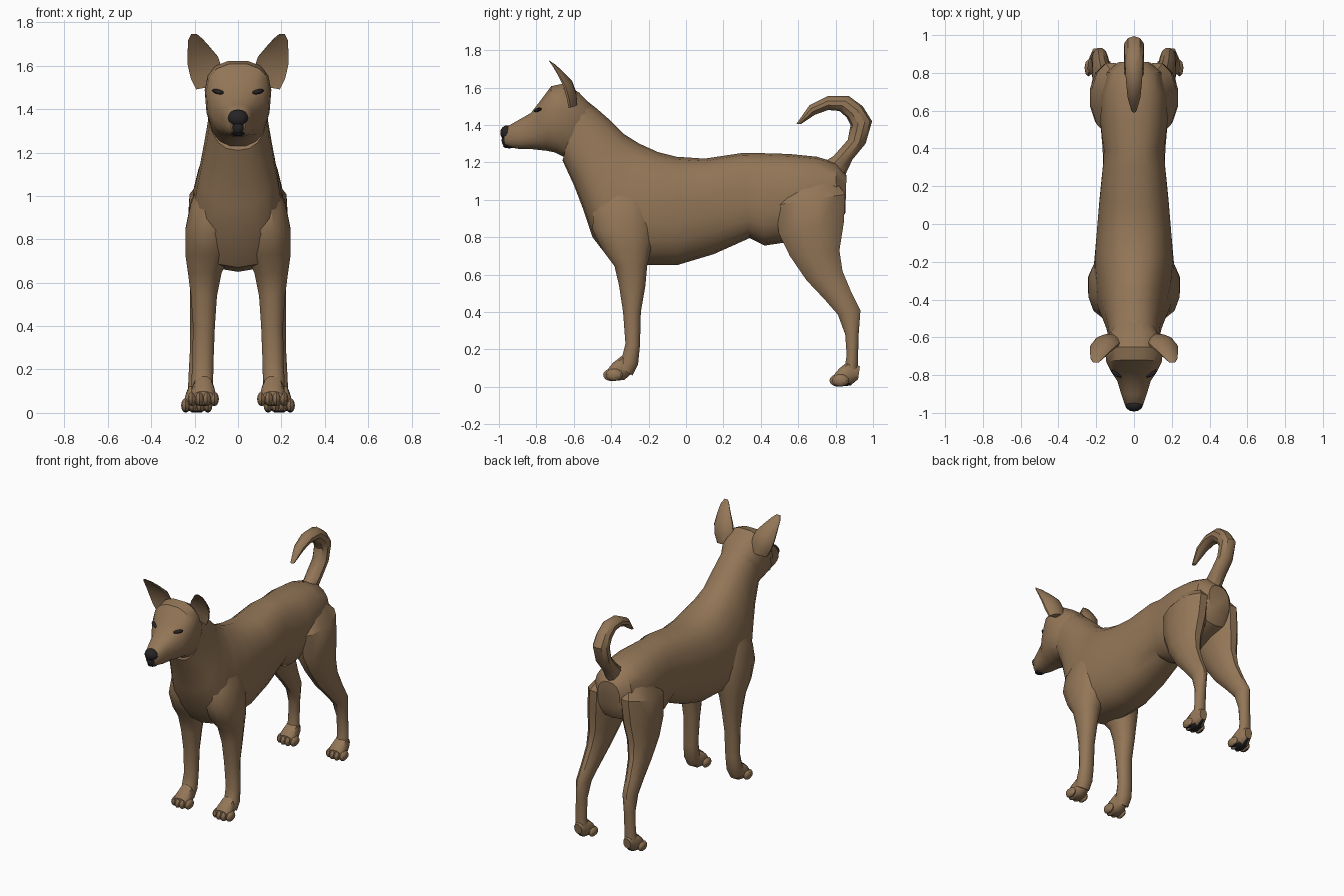
import bpy, bmesh, math
from mathutils import Vector


def material(name, rgb):
    m = bpy.data.materials.new(name)
    m.diffuse_color = (*rgb, 1)
    return m


FUR = material("brown fur", (0.29, 0.18, 0.095))
DARK = material("dark skin", (0.02, 0.017, 0.017))


def finish(name, bm, mats, mirror=False, angle=35):
    bmesh.ops.recalc_face_normals(bm, faces=bm.faces)
    me = bpy.data.meshes.new(name)
    bm.to_mesh(me)
    bm.free()
    for m in mats:
        me.materials.append(m)
    ob = bpy.data.objects.new(name, me)
    bpy.context.collection.objects.link(ob)
    bpy.ops.object.select_all(action='DESELECT')
    ob.select_set(True)
    bpy.context.view_layer.objects.active = ob
    bpy.ops.object.shade_smooth_by_angle(angle=math.radians(angle))
    if mirror:
        ob.modifiers.new("mirror", 'MIRROR').use_mirror_merge = False
    return ob


def loft(bm, rings, n=14, power=2.0, cup=1.0):
    """Skin rings of (centre, side vector, up vector, taper); cup bends the lower half."""
    loops = []
    for c, a, b, taper in rings:
        loop = []
        for i in range(n):
            t = 2 * math.pi * (i + 0.5) / n
            u, v = [math.copysign(abs(f(t)) ** (2 / power), f(t)) for f in (math.cos, math.sin)]
            u *= 1 - taper * v
            if v < 0:
                v *= cup
            loop.append(bm.verts.new(Vector(c) + Vector(a) * u + Vector(b) * v))
        loops.append(loop)
    for l0, l1 in zip(loops, loops[1:]):
        for i in range(n):
            j = (i + 1) % n
            bm.faces.new((l0[i], l0[j], l1[j], l1[i]))
    bm.faces.new(loops[0])
    bm.faces.new(loops[-1])


def spans(rows, x=0):
    """Rows hold two outline points (y, z, y, z), half width, optional x centre and taper."""
    out = []
    for r in rows:
        p, q = Vector((0, r[0], r[1])), Vector((0, r[2], r[3]))
        c = (p + q) / 2
        c.x = r[5] if len(r) > 5 else x
        out.append((c, (r[4], 0, 0), (p - q) / 2, r[6] if len(r) > 6 else 0))
    return out


def ball(bm, centre, radii, seg=12):
    res = bmesh.ops.create_uvsphere(bm, u_segments=seg, v_segments=8, radius=1)
    for v in res["verts"]:
        v.co = Vector(centre) + Vector([a * b for a, b in zip(v.co, radii)])


# Trunk and neck: back outline, belly outline, half width
bm = bmesh.new()
loft(bm, spans([
    (.858, 1.13, .852, .93, .085), (.80, 1.20, .81, .86, .145),
    (.70, 1.23, .66, .80, .175), (.55, 1.245, .52, .77, .18),
    (.38, 1.25, .42, .755, .165, 0, .1), (.30, 1.25, .34, .795, .165),
    (.10, 1.22, .15, .71, .185), (-.05, 1.23, -.05, .65, .20),
    (-.15, 1.255, -.25, .65, .212, 0, .05), (-.25, 1.30, -.40, .67, .205, 0, .14),
    (-.33, 1.35, -.50, .80, .187, 0, .2), (-.40, 1.42, -.55, .95, .165, 0, .16),
    (-.48, 1.49, -.60, 1.08, .145, 0, .08), (-.57, 1.56, -.66, 1.21, .13)]), 18, 2.4)
finish("trunk", bm, [FUR])

# Head and muzzle
bm = bmesh.new()
loft(bm, spans([
    (-.50, 1.50, -.60, 1.24, .11), (-.57, 1.575, -.64, 1.22, .14, 0, -.06),
    (-.65, 1.625, -.70, 1.25, .152, 0, -.1), (-.72, 1.61, -.75, 1.26, .145, 0, -.1),
    (-.78, 1.53, -.79, 1.265, .12, 0, -.05), (-.83, 1.465, -.83, 1.27, .09),
    (-.90, 1.425, -.89, 1.27, .07), (-.96, 1.39, -.945, 1.28, .05),
    (-.978, 1.36, -.965, 1.29, .033)]), 16, 2.5)
finish("head", bm, [FUR])

# Nose narrowing down to a dark lip
bm = bmesh.new()
ball(bm, (0, -.957, 1.358), (.048, .036, .04))
ball(bm, (0, -.962, 1.318), (.028, .024, .036))
ball(bm, (0, -.945, 1.287), (.032, .033, .012))
finish("nose", bm, [DARK])

# Narrow slanted eyes
bm = bmesh.new()
ball(bm, (.087, -.79, 1.478), (.033, .02, .012))
for v in bm.verts:
    v.co.z += (v.co.x - .087) * .25
    v.co.y += (v.co.x - .087) * .3
finish("eyes", bm, [DARK], True)

# Cupped upright ears
bm = bmesh.new()
loft(bm, [
    ((.125, -.63, 1.50), (.07, 0, -.01), (0, .05, .01), 0),
    ((.145, -.64, 1.56), (.075, 0, -.02), (0, .055, .01), 0),
    ((.162, -.655, 1.62), (.072, 0, -.02), (0, .048, .01), 0),
    ((.182, -.685, 1.675), (.052, 0, -.012), (0, .028, .008), 0),
    ((.197, -.715, 1.72), (.034, 0, -.004), (0, .014, .004), 0),
    ((.202, -.735, 1.745), (.014, 0, 0), (0, .004, 0), 0)], 12, 2, -.2)
finish("ears", bm, [FUR], True)

# Curled tail: outer edge, inner edge
bm = bmesh.new()
loft(bm, spans([
    (.85, 1.13, .72, 1.19, .05), (.89, 1.215, .79, 1.235, .055),
    (.96, 1.30, .865, 1.32, .055), (.995, 1.42, .88, 1.40, .055),
    (.945, 1.50, .86, 1.44, .052), (.87, 1.555, .82, 1.475, .05),
    (.76, 1.555, .76, 1.48, .045), (.66, 1.505, .69, 1.455, .036),
    (.59, 1.405, .615, 1.405, .014)]), 10)
finish("tail", bm, [FUR])

# Front legs: front edge, back edge, half width, x centre
bm = bmesh.new()
loft(bm, spans([
    (-.44, 1.06, -.24, 1.10, .05, .12), (-.50, .95, -.19, .99, .095, .125),
    (-.505, .84, -.17, .86, .113, .132), (-.45, .73, -.185, .73, .108, .138),
    (-.385, .645, -.205, .645, .08, .153), (-.36, .54, -.215, .54, .062, .157),
    (-.338, .40, -.24, .40, .052, .157), (-.325, .23, -.245, .22, .05, .162),
    (-.345, .15, -.255, .12, .052, .165), (-.37, .11, -.285, .06, .047, .165)]), 12, 2.2)
finish("front_legs", bm, [FUR], True)

# Hind legs with broad thigh and angled hock
bm = bmesh.new()
loft(bm, spans([
    (.55, 1.10, .78, 1.13, .05, .085), (.47, .97, .858, 1.03, .105, .122),
    (.49, .82, .85, .88, .102, .134), (.55, .70, .825, .73, .082, .15),
    (.64, .57, .84, .62, .06, .162), (.74, .465, .885, .51, .05, .172),
    (.81, .385, .935, .41, .043, .18), (.85, .28, .925, .29, .038, .185),
    (.858, .17, .92, .14, .04, .19), (.85, .12, .92, .08, .042, .19)]), 12)
finish("hind_legs", bm, [FUR], True)


# Paws with four toes; the hind soles are dark
def paw(name, x, heel, floor, sole):
    bm = bmesh.new()
    f = floor
    loft(bm, spans([
        (heel, f + .11, heel - .01, f + .04, .028),
        (heel - .06, f + .14, heel - .05, f + .005, .05),
        (heel - .11, f + .10, heel - .11, f, .058),
        (heel - .135, f + .07, heel - .135, f + .01, .048)], x), 12, 2.3)
    for i in range(4):
        k = i - 1.5
        ball(bm, (x + k * .034, heel - .125 + abs(k) * .014, f + .034),
             (.021, .045, .033), 8)
    bmesh.ops.recalc_face_normals(bm, faces=bm.faces)
    for face in bm.faces:
        if sole and face.normal.z < -.7:
            face.material_index = 1
    finish(name, bm, [FUR, DARK], True)


paw("front_paws", .16, -.28, .03, False)
paw("hind_paws", .19, .93, 0, True)
